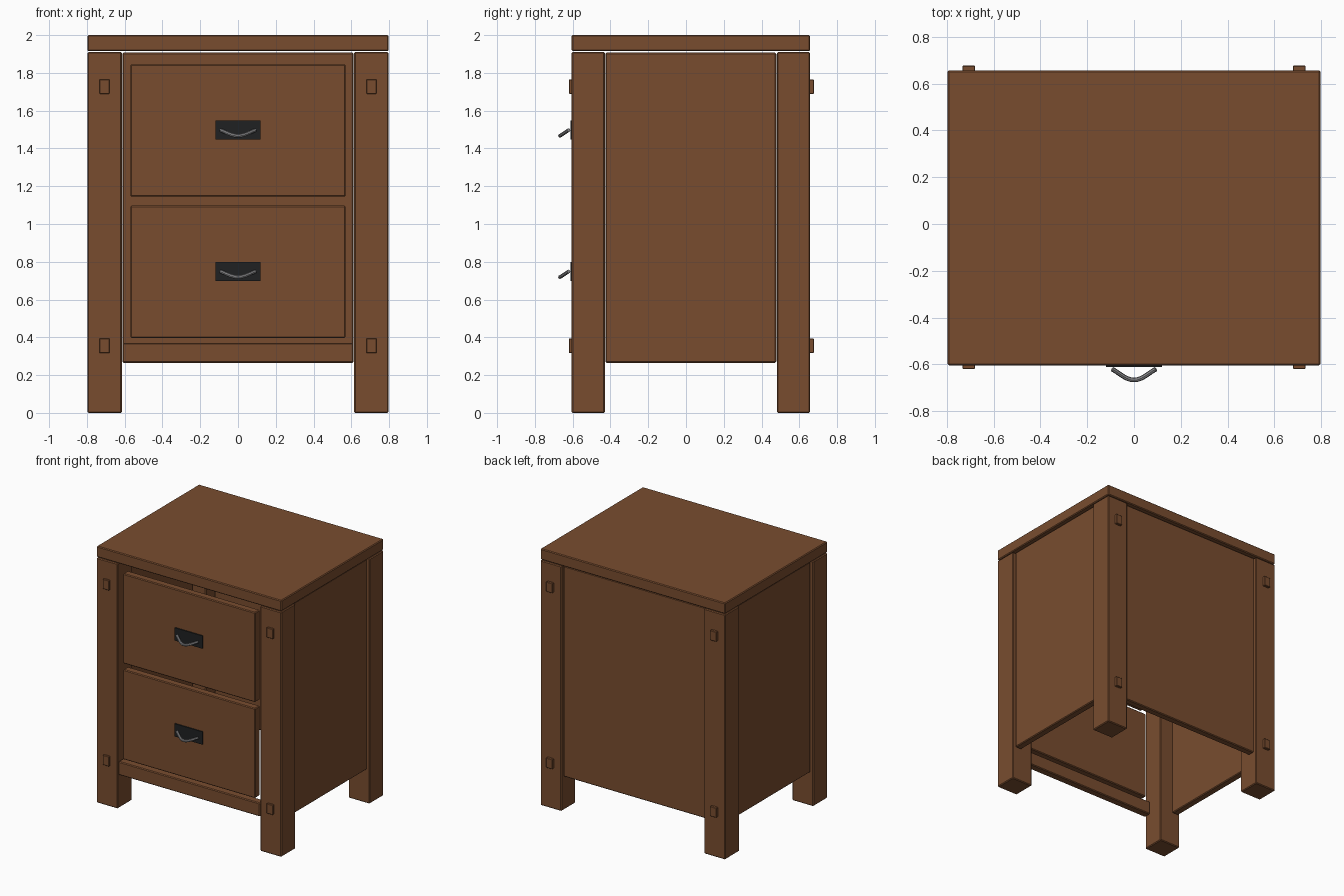
import bpy
import math
from mathutils import Vector

cube = bpy.data.objects.get("Cube")
if cube:
    bpy.data.objects.remove(cube, do_unlink=True)


def material(name, colour, metallic=0.0):
    mat = bpy.data.materials.new(name)
    mat.use_nodes = True
    mat.diffuse_color = colour
    node = next(n for n in mat.node_tree.nodes if n.type == 'BSDF_PRINCIPLED')
    node.inputs["Base Color"].default_value = colour
    return mat


WOOD = material("brown wood", (0.19, 0.073, 0.028, 1))
BLACK = material("black iron", (0.014, 0.015, 0.016, 1))
STEEL = material("grey steel", (0.28, 0.28, 0.29, 1))


def box(name, x, y, z, mat=WOOD, bevel=0.006):
    """Box spanning the given (low, high) ranges, with small chamfers."""
    low, high = Vector((x[0], y[0], z[0])), Vector((x[1], y[1], z[1]))
    bpy.ops.mesh.primitive_cube_add(size=1, location=(low + high) / 2)
    ob = bpy.context.object
    ob.name = name
    ob.scale = high - low
    bpy.ops.object.transform_apply(location=False, rotation=False, scale=True)
    ob.data.materials.append(mat)
    if bevel:
        mod = ob.modifiers.new("chamfer", 'BEVEL')
        mod.width = bevel
        mod.segments = 1
    return ob


# Main dimensions
SIDE, FRONT, BACK = 0.797, -0.605, 0.657
LEG, LEG_TOP = 0.182, 1.91
INNER = SIDE - LEG
FRONT_IN, BACK_IN = FRONT + 0.175, BACK - 0.175
PANEL_Z = (0.265, 1.907)
INSET, BOARD = 0.02, 0.055

# Table top
box("top_board", (-SIDE, SIDE), (FRONT, BACK), (1.915, 2.0))

# Legs with two joint pegs each
for side, s in (("left", 1), ("right", -1)):
    leg_x = sorted((s * INNER, s * SIDE))
    peg_x = sorted((s * 0.68, s * 0.734))
    for end, leg_y, peg_y in (
            ("front", (FRONT, FRONT_IN), (FRONT - 0.015, FRONT + 0.03)),
            ("back", (BACK_IN, BACK), (BACK - 0.03, BACK + 0.02))):
        box(f"{end}_{side}_leg", leg_x, leg_y, (0, LEG_TOP))
        for level, z in (("lower", 0.317), ("upper", 1.689)):
            box(f"{end}_{side}_{level}_peg", peg_x, peg_y, (z, z + 0.077), bevel=0.003)

    # Side panel, set back between the legs
    panel_x = sorted((s * (SIDE - INSET), s * (SIDE - INSET - BOARD)))
    box(f"{side}_panel", panel_x, (FRONT_IN + 0.004, BACK_IN - 0.004), PANEL_Z)

# Back panel and bottom front rail
box("back_panel", (-INNER + 0.004, INNER - 0.004),
    (BACK - INSET - BOARD, BACK - INSET), PANEL_Z)
box("front_rail", (-INNER + 0.004, INNER - 0.004),
    (FRONT + 0.002, FRONT + 0.062), (0.265, 0.37))


def pull(name, z):
    """Curved bar that bows outward and downward."""
    curve = bpy.data.curves.new(name, 'CURVE')
    curve.dimensions = '3D'
    curve.bevel_depth = 0.01
    curve.bevel_resolution = 2
    curve.use_fill_caps = True
    spline = curve.splines.new('POLY')
    steps = 12
    spline.points.add(steps)
    for i, point in enumerate(spline.points):
        t = 2 * i / steps - 1
        bow = math.cos(t * math.pi / 2) ** 1.2 if abs(t) < 1 else 0
        point.co = (0.093 * t, FRONT - 0.016 - 0.046 * bow, z - 0.03 * bow, 1)
    ob = bpy.data.objects.new(name, curve)
    bpy.context.collection.objects.link(ob)
    curve.materials.append(STEEL)
    bpy.ops.object.select_all(action='DESELECT')
    ob.select_set(True)
    bpy.context.view_layer.objects.active = ob
    bpy.ops.object.convert(target='MESH')
    bpy.ops.object.shade_smooth_by_angle()


# Drawer fronts with handles
for level, z in (("lower", 0.397), ("upper", 1.145)):
    box(f"{level}_drawer_front", (-0.57, 0.57), (FRONT + 0.002, FRONT + 0.062), (z, z + 0.7))
    box(f"{level}_handle_plate", (-0.12, 0.12), (FRONT - 0.006, FRONT + 0.003),
        (z + 0.302, z + 0.402), BLACK, 0)
    pull(f"{level}_handle", z + 0.352)
